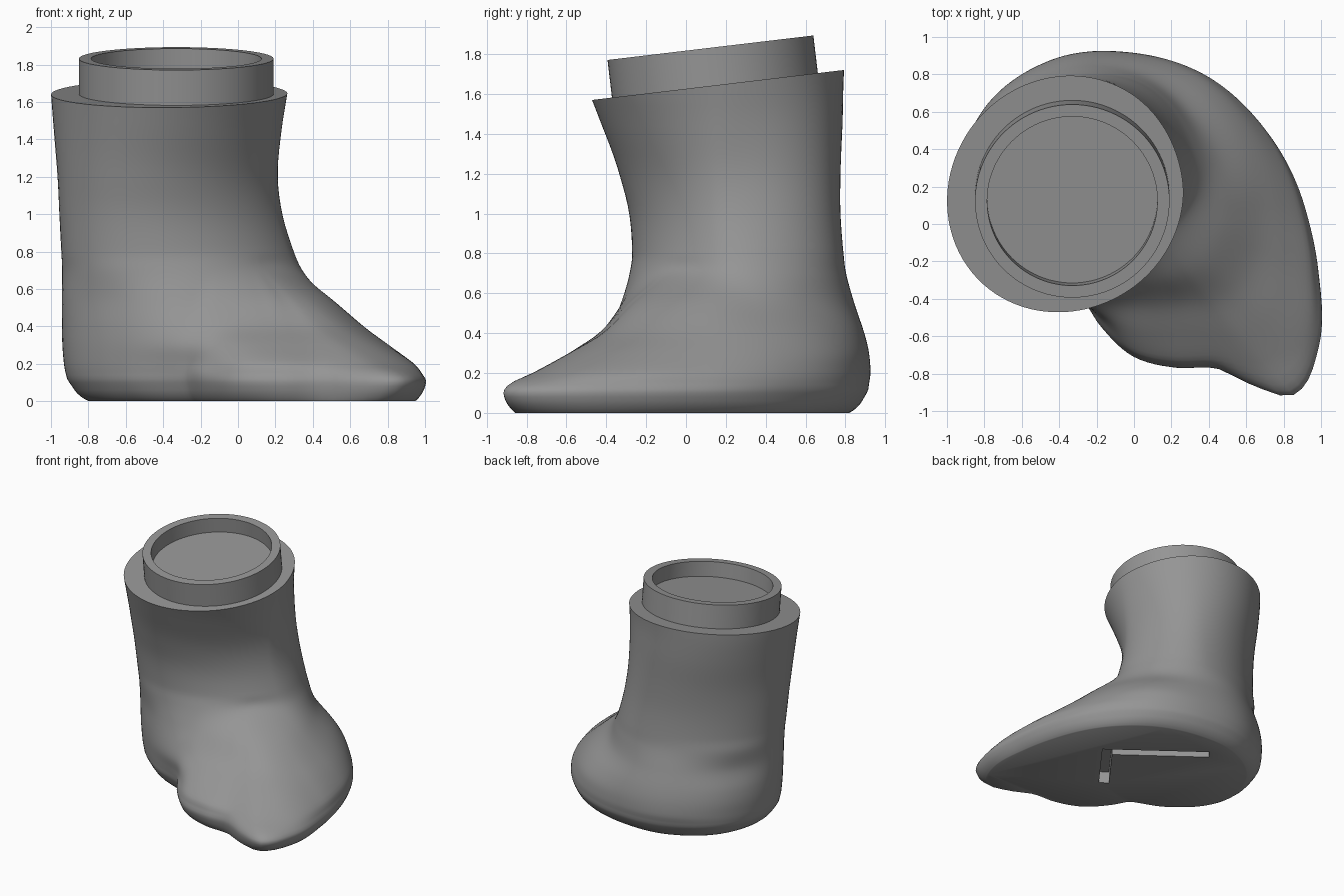
import bpy, bmesh, math
from mathutils import Vector, Matrix

if "Cube" in bpy.data.objects:
    bpy.data.objects.remove(bpy.data.objects["Cube"])

CX, CY, SIDES = 0.0, 0.1, 144
TILT = math.atan(0.119)
TOP = Vector((-0.33, 0.145, 1.643))

grey = bpy.data.materials.new("dark_grey")
grey.diffuse_color = (.3, .3, .3, 1)
grey.use_nodes = True
grey.node_tree.nodes["Principled BSDF"].inputs["Base Color"].default_value = grey.diffuse_color


def spline(keys, vals, t, end=1.0):
    """Smooth curve through unevenly spaced keys."""
    n = len(keys)
    i = max(k for k in range(n - 1) if keys[k] <= t or k == 0)

    def slope(k):
        a, b = max(k - 1, 0), min(k + 1, n - 1)
        return (vals[b] - vals[a]) / (keys[b] - keys[a]) * (end if k == 0 else 1)
    h = keys[i + 1] - keys[i]
    u = (t - keys[i]) / h
    return ((2*u**3 - 3*u*u + 1) * vals[i] + (u**3 - 2*u*u + u) * h * slope(i)
            + (3*u*u - 2*u**3) * vals[i + 1] + (u**3 - u*u) * h * slope(i + 1))


def ellipse_radius(box, a):
    """Distance from the foot axis to a skewed leg ellipse, flattened at back right."""
    x0, x1, y0, y1, s = box
    rx, ry = (x1 - x0) / 2, (y1 - y0) / 2
    px, py = (CX - (x0 + x1) / 2) / rx, (CY - (y0 + y1) / 2) / ry
    dx, dy = math.cos(a) / rx, math.sin(a) / ry
    A = dx*dx + dy*dy - 2*s*dx*dy
    B = px*dx + py*dy - s*(px*dy + py*dx)
    C = px*px + py*py - 2*s*px*py - (1 - s*s)
    d = a - math.radians(52)
    flat = .55 * s * math.cos(2 * d) ** 2 if abs(d) < math.pi / 4 else 0
    return (-B + math.sqrt(B*B - A*C)) / A * (1 - flat)


def make_object(name, bm):
    bmesh.ops.recalc_face_normals(bm, faces=bm.faces)
    me = bpy.data.meshes.new(name)
    bm.to_mesh(me)
    bm.free()
    me.materials.append(grey)
    ob = bpy.data.objects.new(name, me)
    bpy.context.collection.objects.link(ob)
    return ob


def smooth(ob):
    bpy.ops.object.select_all(action='DESELECT')
    ob.select_set(True)
    bpy.context.view_layer.objects.active = ob
    bpy.ops.object.shade_smooth_by_angle(angle=math.radians(45))


# Foot outlines: radius by direction (degrees) at each height
ANG = [0, 30, 60, 90, 120, 150, 180, 210, 240, 255, 270, 285, 297, 303, 310, 322, 340]
FOOT = {
    0.0: [.84, .74, .70, .71, .78, .83, .78, .61, .50, .60, .74, .85, .94, 1.09, 1.24, 1.18, .98],
    0.1: [.91, .805, .785, .80, .87, .935, .885, .70, .57, .67, .81, .90, .98, 1.14, 1.325, 1.25, 1.05],
    0.15: [.90, .81, .792, .81, .885, .95, .905, .71, .58, .67, .80, .885, .965, 1.10, 1.275, 1.215, 1.03],
    0.2: [.88, .80, .792, .815, .895, .955, .915, .715, .585, .645, .78, .86, .925, 1.01, 1.13, 1.14, 1.0],
    0.3: [.785, .75, .77, .805, .89, .955, .925, .72, .595, .61, .67, .71, .76, .81, .89, .93, .855],
    0.4: [.67, .67, .71, .775, .87, .94, .93, .715, .565, .54, .535, .555, .59, .62, .67, .71, .695],
    0.55: [.495, .515, .585, .71, .825, .90, .935, .70, .49, .435, .41, .41, .43, .44, .46, .48, .49],
}
# Leg ellipses: x min, x max, y min, y max, skew at each height
LEG = {
    0.7: (-.94, .36, -.283, .803, .15),
    0.8: (-.945, .322, -.27, .79, .19),
    1.0: (-.955, .262, -.285, .775, .2),
    1.2: (-.965, .23, -.335, .775, .17),
    1.45: (-.985, .237, -.425, .785, .09),
    1.65: (-1.0, .265, -.505, .79, .04),
    1.85: (-1.01, .295, -.59, .80, .04),
}
heights = list(FOOT) + list(LEG)
pad = [a - 360 for a in ANG] + ANG + [a + 360 for a in ANG]
angles = [i * 360 / SIDES for i in range(SIDES)]
columns = [[spline(pad, r * 3, a) for r in FOOT.values()]
           + [ellipse_radius(b, math.radians(a)) for b in LEG.values()] for a in angles]

# Foot and leg in one lofted skin
bm = bmesh.new()
levels = [0, .005, .012] + [.02 * i for i in range(1, 42)] + [.84 + .05 * i for i in range(21)]
rings = []
for z in levels:
    ring = []
    for a, col in zip(angles, columns):
        r, t = spline(heights, col, z, 2.1), math.radians(a)
        ring.append(bm.verts.new((CX + r * math.cos(t), CY + r * math.sin(t), z)))
    rings.append(ring)
for lo, hi in zip(rings, rings[1:]):
    for i in range(SIDES):
        j = (i + 1) % SIDES
        bm.faces.new((lo[i], lo[j], hi[j], hi[i]))
bm.faces.new(rings[0][::-1])

# Slanted flat top of the leg
bmesh.ops.bisect_plane(bm, geom=bm.verts[:] + bm.edges[:] + bm.faces[:], dist=1e-5,
                       plane_co=TOP, plane_no=(0, -math.sin(TILT), math.cos(TILT)),
                       clear_outer=True)
bmesh.ops.edgenet_fill(bm, edges=[e for e in bm.edges if e.is_boundary])
foot = make_object("foot_and_leg", bm)

# L-shaped slot in the sole
bm = bmesh.new()
corner, along, across = Vector((.46, .16)), Vector((-.80, .60)), Vector((-.60, -.80))
L = [(0, 0), (.85, 0), (.85, .08), (.08, .08), (.08, .53), (0, .53)]
low = [bm.verts.new((*(corner + along * u + across * v), -.1)) for u, v in L]
side = bmesh.ops.extrude_face_region(bm, geom=[bm.faces.new(low)])
bmesh.ops.translate(bm, vec=(0, 0, .2),
                    verts=[g for g in side['geom'] if isinstance(g, bmesh.types.BMVert)])
cutter = make_object("slot_cutter", bm)
cutter.hide_render = True
mod = foot.modifiers.new("slot", 'BOOLEAN')
mod.operation, mod.solver, mod.object = 'DIFFERENCE', 'EXACT', cutter
bpy.context.view_layer.objects.active = foot
bpy.ops.object.modifier_apply(modifier=mod.name)
bpy.data.objects.remove(cutter)
smooth(foot)

# Tilted collar with a shallow recessed floor
bm = bmesh.new()
place = Matrix.Translation(TOP) @ Matrix.Rotation(TILT, 4, 'X')
profile = [(.52, -.01), (.52, .19), (.455, .19), (.455, .07)]
loops = [[bm.verts.new(place @ Vector((r * math.cos(2 * math.pi * i / 96),
                                       r * math.sin(2 * math.pi * i / 96), h)))
          for i in range(96)] for r, h in profile]
for a, b in zip(loops, loops[1:]):
    for i in range(96):
        bm.faces.new((a[i], a[(i + 1) % 96], b[(i + 1) % 96], b[i]))
bm.faces.new(loops[0][::-1])
bm.faces.new(loops[-1])
smooth(make_object("collar", bm))
